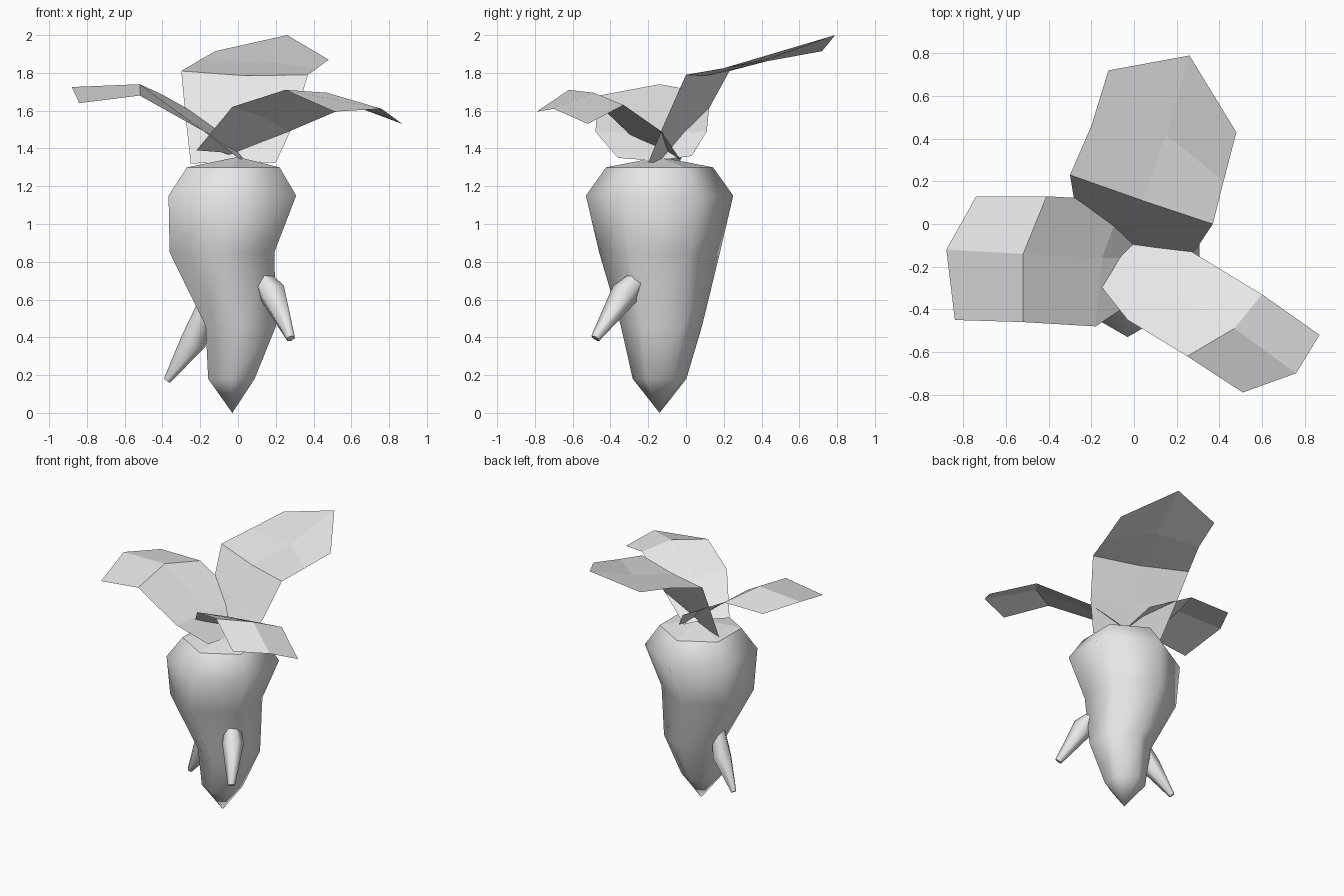
import bpy, bmesh, math
from mathutils import Vector

cube = bpy.data.objects.get("Cube")
if cube:
    bpy.data.objects.remove(cube, do_unlink=True)

GREY = (0.8, 0.8, 0.8, 1.0)
mat = bpy.data.materials.new("light_grey")
mat.use_nodes = True
mat.diffuse_color = GREY
mat.node_tree.nodes["Principled BSDF"].inputs["Base Color"].default_value = GREY


def finish(name, bm):
    mesh = bpy.data.meshes.new(name)
    bm.to_mesh(mesh)
    bm.free()
    mesh.materials.append(mat)
    obj = bpy.data.objects.new(name, mesh)
    bpy.context.collection.objects.link(obj)
    return obj


def bridge(bm, a, b):
    n = len(a)
    for i in range(n):
        j = (i + 1) % n
        bm.faces.new((a[i], a[j], b[j], b[i])).smooth = True


def fan(bm, ring, point, smooth):
    tip = bm.verts.new(point)
    for i in range(len(ring)):
        bm.faces.new((ring[i], ring[(i + 1) % len(ring)], tip)).smooth = smooth


# Six-sided bent body: centre x, centre y, height, radius from bottom to crown
def make_body():
    bm = bmesh.new()
    sections = [(-.035, -.14, .18, .142), (.015, -.13, .46, .215),
                (-.085, -.14, .85, .32), (-.03, -.14, 1.15, .39),
                (-.025, -.14, 1.30, .283)]
    rings = []
    for x, y, z, r in sections:
        angles = [math.radians(30 + 60 * i) for i in range(6)]
        rings.append([bm.verts.new((x + r * math.cos(a), y + r * math.sin(a), z))
                      for a in angles])
    for a, b in zip(rings, rings[1:]):
        bridge(bm, a, b)
    fan(bm, rings[0], (-.03, -.14, 0), True)
    fan(bm, rings[-1], (0, -.14, 1.355), False)
    bmesh.ops.recalc_face_normals(bm, faces=bm.faces)
    finish("root_body", bm)


# Small tapered side root swept along a bent path
def make_side_root(name, path, radii):
    bm = bmesh.new()
    pts = [Vector(p) for p in path]
    rings = []
    for i, (p, r) in enumerate(zip(pts, radii)):
        d = pts[min(i + 1, len(pts) - 1)] - pts[max(i - 1, 0)]
        rot = d.to_track_quat('Z', 'Y')
        rings.append([bm.verts.new(p + rot @ Vector((r * math.cos(k * math.pi / 3),
                                                     r * math.sin(k * math.pi / 3), 0)))
                      for k in range(6)])
    for a, b in zip(rings, rings[1:]):
        bridge(bm, a, b)
    for ring in (rings[0], rings[-1]):
        bm.faces.new(ring)
    bmesh.ops.recalc_face_normals(bm, faces=bm.faces)
    finish(name, bm)


# Folded leaf: rows of left edge, midrib, right edge from base to tip
def make_leaf(name, rows):
    bm = bmesh.new()
    grid = [[bm.verts.new(p) for p in row] for row in rows]
    for a, b in zip(grid, grid[1:]):
        for i in range(2):
            bm.faces.new((a[i], a[i + 1], b[i + 1], b[i]))
    bmesh.ops.recalc_face_normals(bm, faces=bm.faces)
    if sum(f.normal.z * f.calc_area() for f in bm.faces) < 0:
        bmesh.ops.reverse_faces(bm, faces=bm.faces)
    finish(name, bm)


make_body()
make_side_root("left_side_root",
               [(.11, -.22, .74), (.185, -.325, .63), (.28, -.48, .395)],
               (.045, .075, .025))
make_side_root("right_side_root",
               [(-.17, -.14, .56), (-.235, -.10, .38), (-.375, -.04, .172)],
               (.05, .07, .02))

make_leaf("right_leaf", [
    [(0, -.36, 1.35), (.03, -.16, 1.335), (.04, .03, 1.36)],
    [(-.18, -.48, 1.49), (-.15, -.16, 1.48), (-.05, .11, 1.49)],
    [(-.52, -.46, 1.68), (-.52, -.14, 1.74), (-.41, .13, 1.69)],
    [(-.84, -.45, 1.64), (-.88, -.12, 1.725), (-.74, .13, 1.69)]])
make_leaf("left_leaf", [
    [(-.22, -.21, 1.39), (-.09, -.12, 1.38), (.04, -.03, 1.34)],
    [(-.03, -.45, 1.62), (.12, -.30, 1.57), (.27, -.13, 1.49)],
    [(.25, -.62, 1.71), (.47, -.49, 1.695), (.60, -.33, 1.63)],
    [(.51, -.79, 1.595), (.76, -.70, 1.61), (.87, -.52, 1.53)]])
make_leaf("back_leaf", [
    [(.20, -.20, 1.325), (-.02, -.12, 1.33), (-.25, -.04, 1.32)],
    [(.29, -.12, 1.52), (.01, -.01, 1.55), (-.28, .11, 1.59)],
    [(.37, 0, 1.79), (.04, .11, 1.785), (-.30, .23, 1.81)],
    [(.42, .20, 1.825), (.15, .42, 1.86), (-.20, .46, 1.87)],
    [(.48, .43, 1.87), (.26, .79, 2.0), (-.12, .72, 1.915)]])
